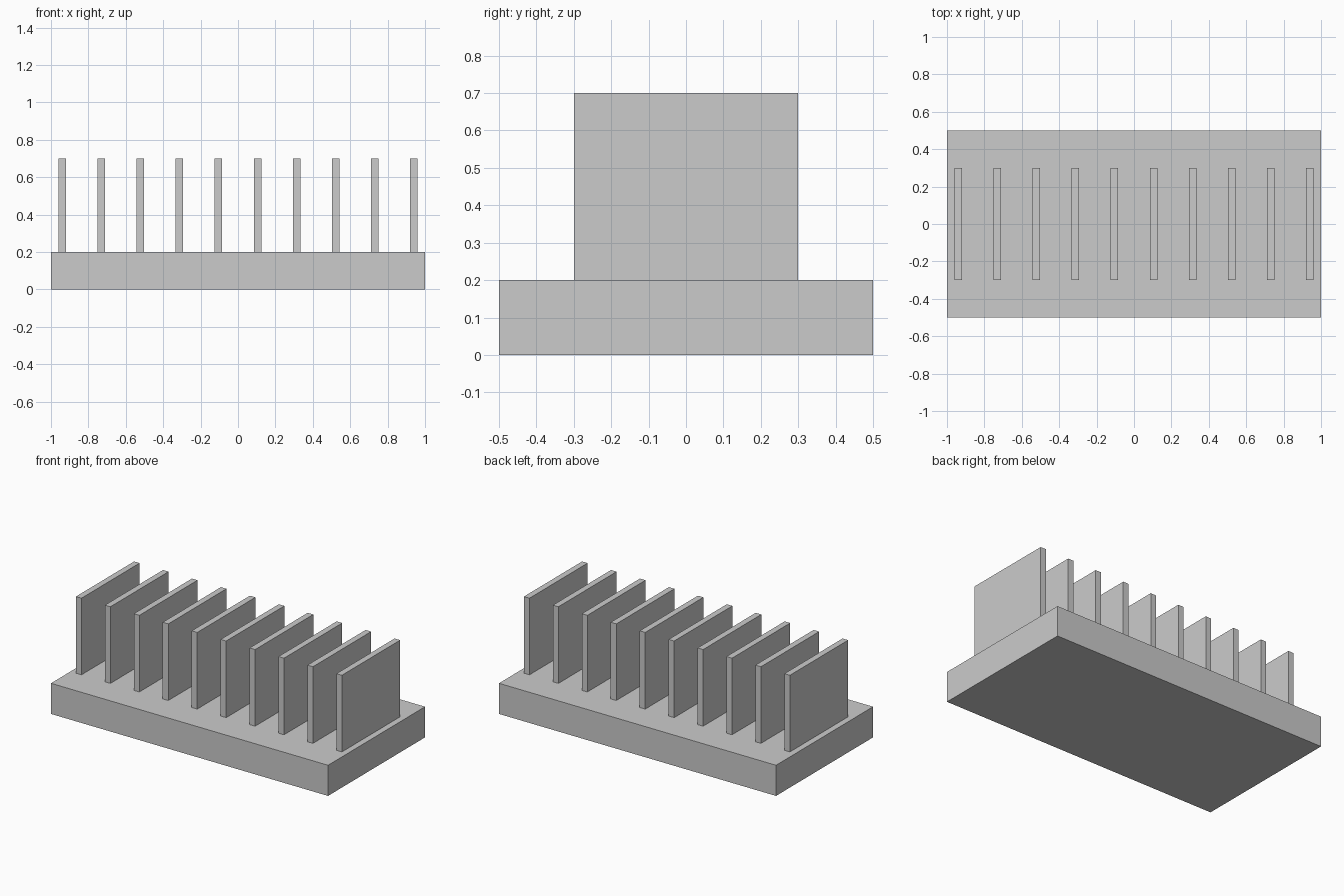
import bpy

if "Cube" in bpy.data.objects:
    bpy.data.objects.remove(bpy.data.objects["Cube"])


def box(name, size, center):
    bpy.ops.mesh.primitive_cube_add(size=1, location=center)
    ob = bpy.context.object
    ob.name = name
    ob.scale = size
    bpy.ops.object.transform_apply(location=False, rotation=False, scale=True)
    return ob


# Base plate
BASE_H = 0.2
box("base_plate", (2.0, 1.0, BASE_H), (0, 0, BASE_H / 2))

# Row of evenly spaced upright fins
FINS, FIN_T, FIN_D, FIN_H = 10, 0.04, 0.6, 0.5
FIRST_X = -0.94
step = -2 * FIRST_X / (FINS - 1)
for i in range(FINS):
    box(f"fin_{i + 1}", (FIN_T, FIN_D, FIN_H),
        (FIRST_X + i * step, 0, BASE_H + FIN_H / 2))
